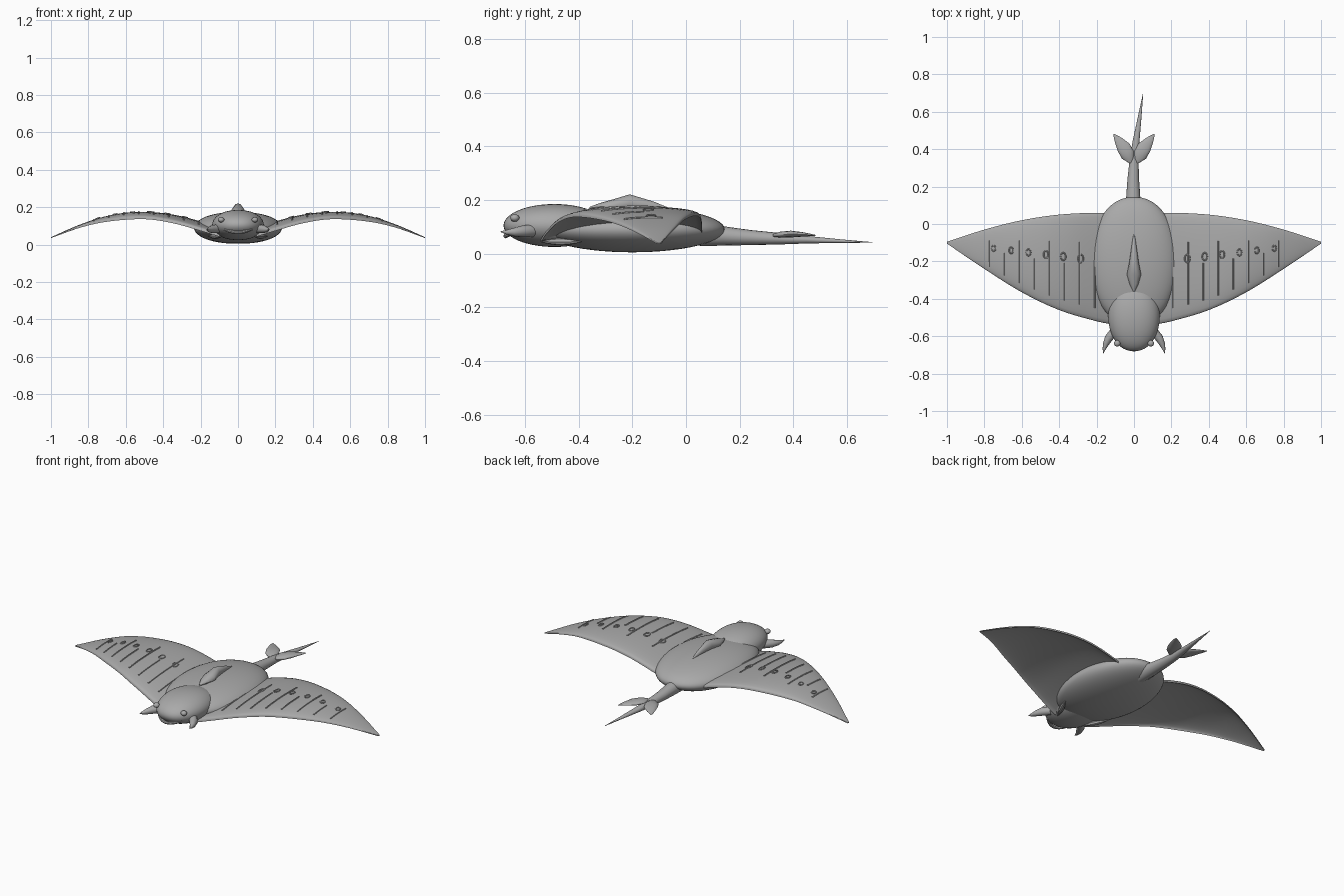
import bpy, bmesh, math
from mathutils import Vector

if "Cube" in bpy.data.objects:
    bpy.data.objects.remove(bpy.data.objects["Cube"])

grey = bpy.data.materials.new("slate_grey")
grey.diffuse_color = (0.4, 0.4, 0.4, 1)
grey.use_nodes = True
grey.node_tree.nodes["Principled BSDF"].inputs["Base Color"].default_value = grey.diffuse_color


def make(name, bm, angle=40):
    bmesh.ops.recalc_face_normals(bm, faces=bm.faces)
    me = bpy.data.meshes.new(name)
    bm.to_mesh(me)
    bm.free()
    ob = bpy.data.objects.new(name, me)
    bpy.context.collection.objects.link(ob)
    me.materials.append(grey)
    bpy.ops.object.select_all(action='DESELECT')
    ob.select_set(True)
    bpy.context.view_layer.objects.active = ob
    bpy.ops.object.shade_smooth_by_angle(angle=math.radians(angle))
    return ob


def ellipsoid(name, c, r, power=1.0):
    bm = bmesh.new()
    bmesh.ops.create_uvsphere(bm, u_segments=48, v_segments=28, radius=1)
    for v in bm.verts:
        # power below 1 squares off the plan outline a little
        k = abs(v.co.x) ** power * (1 if v.co.x > 0 else -1)
        v.co = Vector((c[0] + k * r[0], c[1] + v.co.y * r[1], c[2] + v.co.z * r[2]))
    return make(name, bm)


def loft(bm, secs, n=16):
    """Skin rings lying across y: (x, y, z, half width, half height)."""
    rings = []
    for x, y, z, a, b in secs:
        rings.append([bm.verts.new((x + a * math.cos(2 * math.pi * i / n), y,
                                    z + b * math.sin(2 * math.pi * i / n))) for i in range(n)])
    for p, q in zip(rings, rings[1:]):
        for i in range(n):
            bm.faces.new((p[i], p[(i + 1) % n], q[(i + 1) % n], q[i]))
    bm.faces.new(rings[0])
    bm.faces.new(rings[-1])


def tube(bm, pts, radii, n=6, closed=False):
    """Round tube through points."""
    rings, m = [], len(pts)
    for k, p in enumerate(pts):
        a = pts[(k - 1) % m] if closed else pts[max(k - 1, 0)]
        b = pts[(k + 1) % m] if closed else pts[min(k + 1, m - 1)]
        t = (b - a).normalized()
        u = t.cross(Vector((0.1, 0.05, 1))).normalized()
        w = u.cross(t)
        rings.append([bm.verts.new(p + radii[k] * (u * math.cos(2 * math.pi * i / n)
                                                   + w * math.sin(2 * math.pi * i / n)))
                      for i in range(n)])
    for k in range(m if closed else m - 1):
        p, q = rings[k], rings[(k + 1) % m]
        for i in range(n):
            bm.faces.new((p[i], p[(i + 1) % n], q[(i + 1) % n], q[i]))
    if not closed:
        bm.faces.new(rings[0])
        bm.faces.new(rings[-1])


def spline(table, x):
    """Smooth interpolation through (x, value) pairs."""
    n = len(table)
    i = max(j for j in range(n - 1) if x >= table[j][0] or j == 0)

    def slope(j):
        a, b = table[max(j - 1, 0)], table[min(j + 1, n - 1)]
        return (b[1] - a[1]) / (b[0] - a[0])
    (x0, y0), (x1, y1) = table[i], table[i + 1]
    h = x1 - x0
    t = (x - x0) / h
    return ((2 * t**3 - 3 * t**2 + 1) * y0 + (t**3 - 2 * t**2 + t) * h * slope(i)
            + (3 * t**2 - 2 * t**3) * y1 + (t**3 - t**2) * h * slope(i + 1))


# Wing outline and height
LEAD = [(0.1, -0.54), (0.2, -0.52), (0.4, -0.46), (0.6, -0.365), (0.8, -0.24), (1, -0.105)]
TRAIL = [(0.1, 0.055), (0.2, 0.06), (0.4, 0.05), (0.6, 0.02), (0.8, -0.03), (1, -0.095)]
LEAD_Z = [(0.1, 0.055), (0.2, 0.085), (0.35, 0.125), (0.5, 0.145), (0.7, 0.13), (0.85, 0.095), (1, 0.04)]
TRAIL_Z = [(0.1, 0.07), (0.2, 0.105), (0.35, 0.14), (0.5, 0.15), (0.7, 0.135), (0.85, 0.095), (1, 0.04)]


def wing_point(x, t, lift=0.0):
    y0, y1 = spline(LEAD, x), spline(TRAIL, x)
    z0, z1 = spline(LEAD_Z, x), spline(TRAIL_Z, x)
    camber = 0.028 * math.sqrt(max(0, 1 - (2 * t - 1) ** 2)) * min(1, (1.0 - x) * 2.5)
    return Vector((x, y0 + (y1 - y0) * t, z0 + (z1 - z0) * t + camber + lift))


def flip(v, s):
    return Vector((v.x * s, v.y, v.z))


# Body and head
ellipsoid("body", (0, -0.2, 0.09), (0.235, 0.345, 0.085), 0.92)
ellipsoid("head", (0, -0.49, 0.105), (0.138, 0.19, 0.08), 0.9)

# Dorsal fin: a low pointed ridge
bm = bmesh.new()
loft(bm, [(0, -0.36, 0.17, 0.004, 0.004), (0, -0.32, 0.175, 0.024, 0.014),
          (0, -0.27, 0.178, 0.038, 0.025), (0, -0.21, 0.188, 0.026, 0.033),
          (0, -0.12, 0.176, 0.013, 0.018), (0, -0.04, 0.158, 0.002, 0.003)], 12)
make("dorsal_fin", bm)

# Tail with a thin whip end
bm = bmesh.new()
loft(bm, [(-0.003, 0.05, 0.07, 0.042, 0.042), (-0.004, 0.14, 0.066, 0.038, 0.036),
          (-0.004, 0.24, 0.06, 0.031, 0.028), (0.0, 0.34, 0.056, 0.024, 0.022),
          (0.012, 0.45, 0.052, 0.018, 0.014), (0.03, 0.57, 0.047, 0.01, 0.007),
          (0.048, 0.695, 0.042, 0.001, 0.001)])
make("tail", bm)

for s, side in ((1, "right"), (-1, "left")):
    # Wing: a thin cambered shell tapering to the tip
    bm = bmesh.new()
    NX, NT = 32, 16
    grids = []
    for lift in (0, -0.012):
        grids.append([[bm.verts.new(flip(wing_point(
            0.1 + 0.899 * i / NX, (1 - math.cos(math.pi * j / NT)) / 2,
            lift * (1 - 0.6 * i / NX)), s)) for j in range(NT + 1)] for i in range(NX + 1)])
    for g in grids:
        for i in range(NX):
            for j in range(NT):
                bm.faces.new((g[i][j], g[i + 1][j], g[i + 1][j + 1], g[i][j + 1]))
    a, b = grids
    rim = ([(i, 0) for i in range(NX)] + [(NX, j) for j in range(NT)]
           + [(i, NT) for i in range(NX, 0, -1)] + [(0, j) for j in range(NT, 0, -1)])
    for (i, j), (k, l) in zip(rim, rim[1:] + rim[:1]):
        bm.faces.new((a[i][j], a[k][l], b[k][l], b[i][j]))
    make(side + "_wing", bm, 50)

    # Thin ribs running along the wing chord
    bm = bmesh.new()
    for k in range(8):
        x = 0.21 + 0.08 * k
        t0, t1 = 0.12, (0.5 if k % 2 == 0 else 0.72)
        pts = [flip(wing_point(x, t0 + (t1 - t0) * i / 12, 0.0), s) for i in range(13)]
        tube(bm, pts, [0.0045] * 13)
    make(side + "_wing_ribs", bm)

    # Row of small oval rings
    bm = bmesh.new()
    for k in range(6):
        x, y, size = 0.285 + 0.093 * k, -0.185 + 0.011 * k, 1 - 0.06 * k
        pts = []
        for i in range(16):
            u = 2 * math.pi * i / 16
            px, py = x + 0.014 * size * math.cos(u), y + 0.022 * size * math.sin(u)
            y0, y1 = spline(LEAD, px), spline(TRAIL, px)
            pts.append(flip(wing_point(px, (py - y0) / (y1 - y0), 0.001), s))
        tube(bm, pts, [0.0035] * 16, closed=True)
    make(side + "_wing_rings", bm)

    # Tail fluke: a leaf sweeping back and out
    bm = bmesh.new()
    loft(bm, [(s * 0.018, 0.325, 0.068, 0.008, 0.005), (s * 0.033, 0.35, 0.071, 0.032, 0.011),
              (s * 0.045, 0.39, 0.073, 0.042, 0.013), (s * 0.062, 0.43, 0.072, 0.038, 0.009),
              (s * 0.086, 0.46, 0.07, 0.022, 0.005), (s * 0.107, 0.482, 0.068, 0.002, 0.002)], 14)
    make(side + "_tail_fluke", bm)

    # Curved feeding horn beside the mouth
    bm = bmesh.new()
    pts = [Vector(p) for p in ((s * 0.105, -0.575, 0.085), (s * 0.135, -0.61, 0.083),
                               (s * 0.152, -0.645, 0.08), (s * 0.16, -0.67, 0.08),
                               (s * 0.164, -0.692, 0.082))]
    tube(bm, pts, [0.024, 0.022, 0.015, 0.008, 0.001], 12)
    make(side + "_horn", bm)

    # Eye with a raised socket ring
    ellipsoid(side + "_eye", (s * 0.09, -0.638, 0.133), (0.017, 0.017, 0.014))

    # Long gill fold low on the flank
    bm = bmesh.new()
    pts = [Vector((s * (0.085 + 0.07 * i / 8), -0.54 + 0.15 * i / 8, 0.045)) for i in range(9)]
    tube(bm, pts, [0.002 + 0.012 * math.sin(math.pi * i / 8) for i in range(9)], 8)
    make(side + "_gill", bm)

# Smiling mouth lip across the front of the head
bm = bmesh.new()
pts = []
for i in range(17):
    u = -1 + i / 8
    pts.append(Vector((0.085 * u, -0.672 + 0.045 * u * u, 0.066 + 0.022 * u * u)))
tube(bm, pts, [0.004 + 0.005 * math.sqrt(max(0, 1 - (i / 8 - 1) ** 2)) for i in range(17)], 8)
make("mouth", bm)
